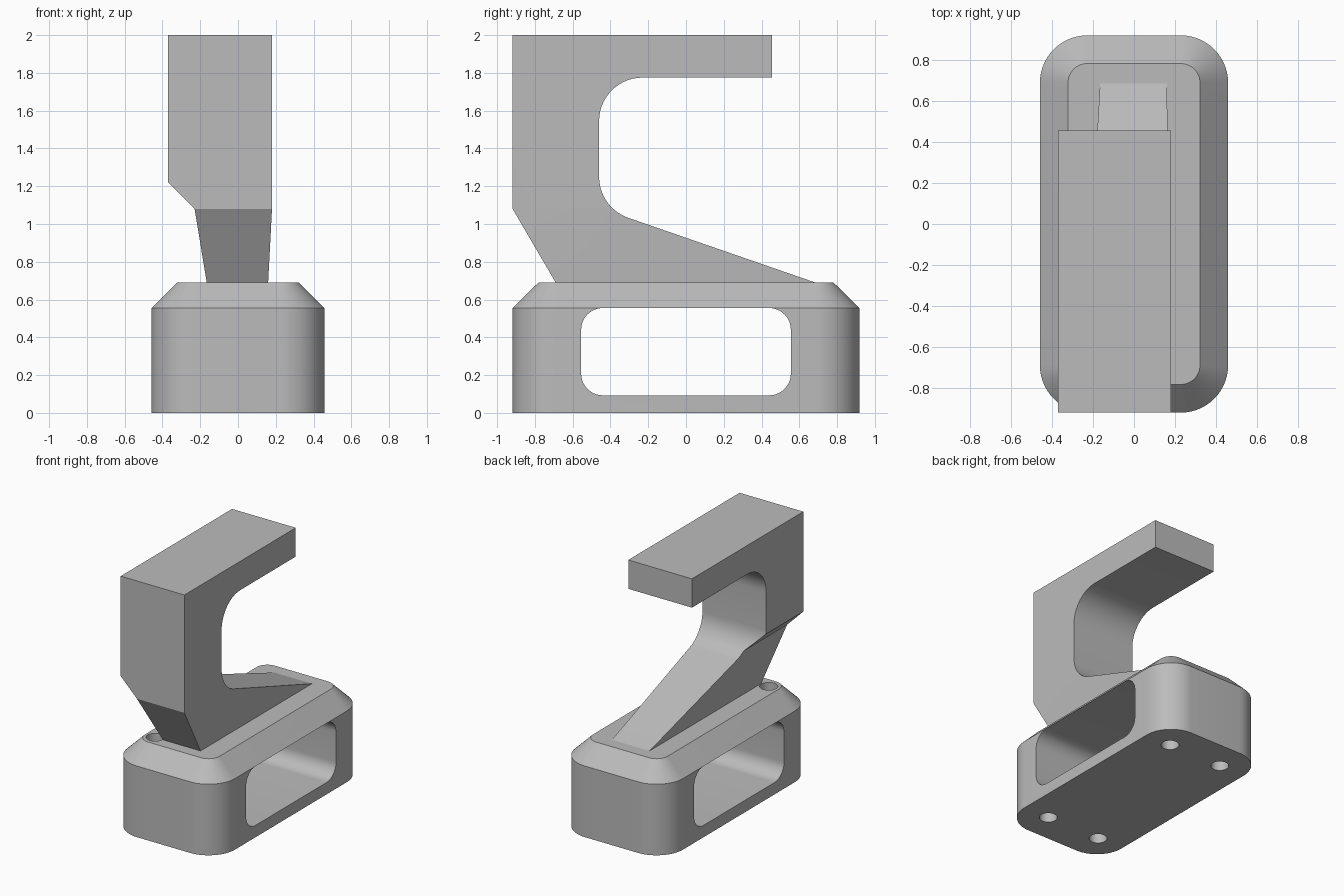
import bpy
import bmesh
from math import pi, sin, cos, radians

cube = bpy.data.objects.get("Cube")
if cube:
    bpy.data.objects.remove(cube, do_unlink=True)

grey = bpy.data.materials.new("plain grey")
grey.use_nodes = True
colour = (0.5, 0.5, 0.5, 1)
grey.diffuse_color = colour
grey.node_tree.nodes["Principled BSDF"].inputs["Base Color"].default_value = colour


def arc(cx, cy, r, start, end, steps=14):
    """Points on a circular arc, angles in degrees."""
    angles = [radians(start + (end - start) * i / steps) for i in range(steps + 1)]
    return [(cx + r * cos(a), cy + r * sin(a)) for a in angles]


def rounded_rect(half_w, half_h, r, cx=0, cy=0):
    w, h = half_w - r, half_h - r
    corners = [(w, h), (-w, h), (-w, -h), (w, -h)]
    return [p for i, (x, y) in enumerate(corners)
            for p in arc(cx + x, cy + y, r, 90 * i, 90 * i + 90)]


def loft(name, rings):
    """Solid skinned through rings of equal point count."""
    bm = bmesh.new()
    loops = [[bm.verts.new(p) for p in ring] for ring in rings]
    n = len(loops[0])
    for low, high in zip(loops, loops[1:]):
        for i in range(n):
            j = (i + 1) % n
            bm.faces.new((low[i], low[j], high[j], high[i]))
    bm.faces.new(loops[0])
    bm.faces.new(loops[-1])
    bmesh.ops.recalc_face_normals(bm, faces=bm.faces)
    mesh = bpy.data.meshes.new(name)
    bm.to_mesh(mesh)
    bm.free()
    mesh.materials.append(grey)
    obj = bpy.data.objects.new(name, mesh)
    bpy.context.collection.objects.link(obj)
    return obj


def boolean(target, cutter, operation="DIFFERENCE"):
    """Apply a boolean and discard the cutter."""
    mod = target.modifiers.new("cut", "BOOLEAN")
    mod.operation, mod.object, mod.solver = operation, cutter, "EXACT"
    bpy.context.view_layer.objects.active = target
    bpy.ops.object.modifier_apply(modifier=mod.name)
    bpy.data.objects.remove(cutter, do_unlink=True)


def finish(obj):
    bpy.ops.object.select_all(action="DESELECT")
    obj.select_set(True)
    bpy.context.view_layer.objects.active = obj
    bpy.ops.object.shade_smooth_by_angle(angle=radians(30))


# Base block with rounded corners and a chamfered top rim
TOP, RIM = 0.69, 0.555
levels = [(0, 0), (RIM, 0), (TOP, 0.137)]
base = loft("base", [[(x, y, z) for x, y in rounded_rect(0.458 - d, 0.918 - d, 0.23 - d)]
                     for z, d in levels])

# Window through the base
window = rounded_rect(0.555, 0.231, 0.115, 0, 0.324)
boolean(base, loft("window_cutter", [[(x, y, z) for y, z in window] for x in (-1, 1)]))


# Four pockets underneath, one pocket on top beside the arm
def pocket(x, y, z0, z1):
    circle = arc(x, y, 0.065, 0, 345, 23)
    boolean(base, loft("pocket_cutter", [[(px, py, z) for px, py in circle] for z in (z0, z1)]))


HX, HY = 0.235, 0.685
for sx in (-1, 1):
    for sy in (-1, 1):
        pocket(sx * HX, sy * HY, -0.1, 0.18)
pocket(-HX, -HY, TOP - 0.18, TOP + 0.1)
finish(base)

# Hooked arm: side profile (y, z) trimmed by a tapering front profile (x, z)
side = [(-0.918, 2), (0.455, 2), (0.455, 1.775)]
side += arc(-0.23, 1.545, 0.23, 90, 180)
side += arc(-0.23, 1.25, 0.23, 180, 251)
side += [(0.685, TOP), (-0.69, TOP), (-0.918, 1.08)]
front = [(-0.37, 2.1), (-0.37, 1.22), (-0.23, 1.08), (-0.157, 0.64),
         (0.157, 0.64), (0.18, 1.08), (0.18, 2.1)]
arm = loft("hooked_arm", [[(x, y, z) for y, z in side] for x in (-0.6, 0.6)])
boolean(arm, loft("taper_trim", [[(x, y, z) for x, z in front] for y in (-1.2, 1.2)]), "INTERSECT")
finish(arm)
